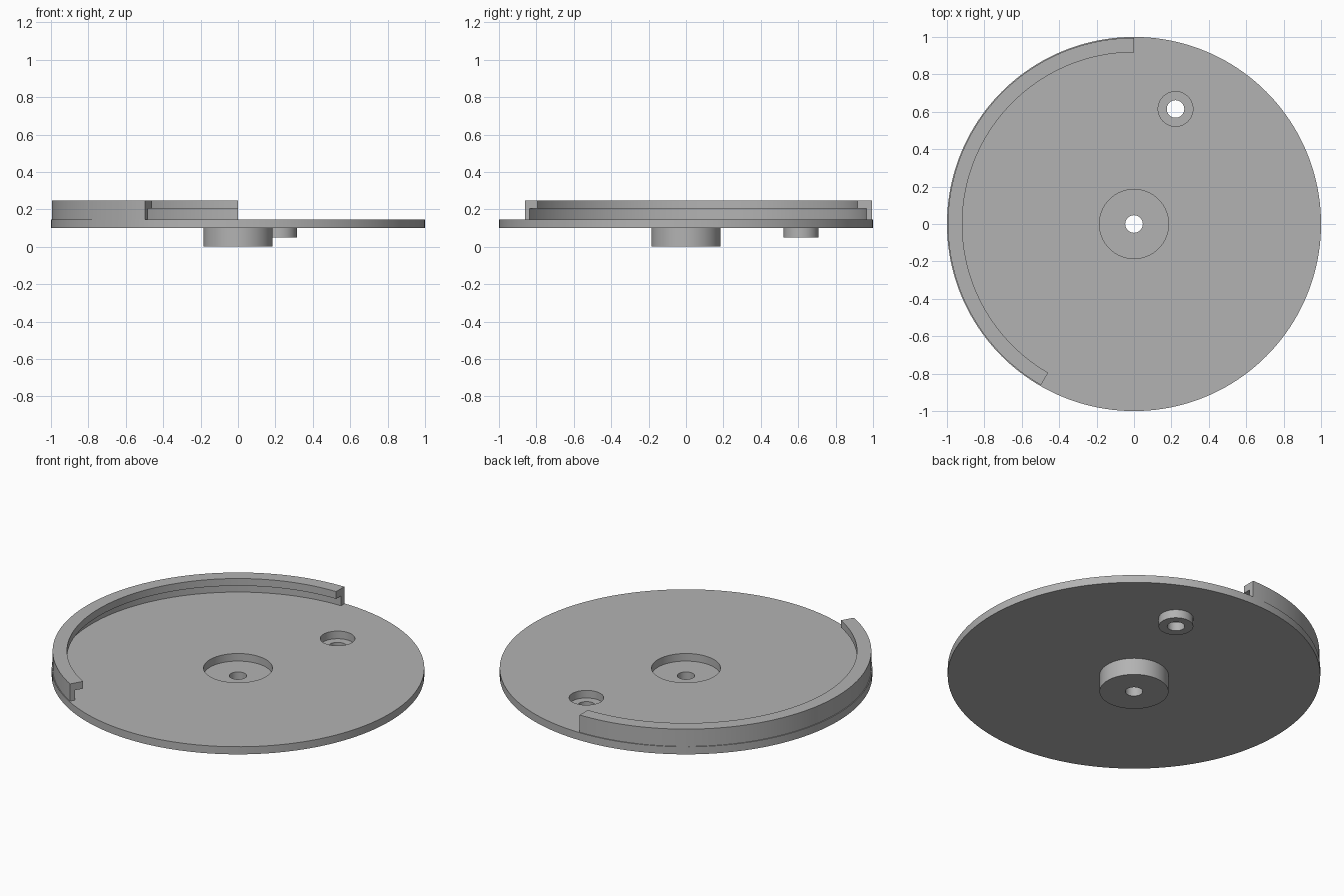
import bpy, bmesh
from math import cos, sin, pi, radians
from mathutils import Vector

if "Cube" in bpy.data.objects:
    bpy.data.objects.remove(bpy.data.objects["Cube"], do_unlink=True)

grey = bpy.data.materials.new("plain grey")
grey.use_nodes = True
colour = (0.45, 0.45, 0.45, 1)
grey.diffuse_color = colour
grey.node_tree.nodes["Principled BSDF"].inputs["Base Color"].default_value = colour


def finish(name, bm):
    """Weld, orient and shade a part, then add it to the scene."""
    bmesh.ops.remove_doubles(bm, verts=bm.verts, dist=0.0001)
    bmesh.ops.recalc_face_normals(bm, faces=bm.faces)
    mesh = bpy.data.meshes.new(name)
    bm.to_mesh(mesh)
    bm.free()
    mesh.materials.append(grey)
    obj = bpy.data.objects.new(name, mesh)
    bpy.context.collection.objects.link(obj)
    bpy.ops.object.select_all(action="DESELECT")
    obj.select_set(True)
    bpy.context.view_layer.objects.active = obj
    bpy.ops.object.shade_smooth_by_angle(angle=radians(30))
    return obj


def pierced_disc(name, circles, bottom, top):
    """Extrude a disc; the first circle (x, y, radius, sides) is the edge, the rest are holes."""
    bm = bmesh.new()
    for x, y, radius, sides in circles:
        loop = [bm.verts.new((x + radius * cos(2 * pi * i / sides),
                              y + radius * sin(2 * pi * i / sides), bottom))
                for i in range(sides)]
        for a, b in zip(loop, loop[1:] + loop[:1]):
            bm.edges.new((a, b))
    bmesh.ops.triangle_fill(bm, edges=bm.edges[:], use_beauty=True, normal=(0, 0, 1))
    sheet = bmesh.ops.extrude_face_region(bm, geom=bm.faces[:], use_keep_orig=True)
    raised = [g for g in sheet["geom"] if isinstance(g, bmesh.types.BMVert)]
    bmesh.ops.translate(bm, verts=raised, vec=(0, 0, top - bottom))
    return finish(name, bm)


def swept_arc(name, profile, start, sweep, steps):
    """Turn a closed (radius, z) profile about the z axis and cap its ends."""
    bm = bmesh.new()
    direction = Vector((cos(start), sin(start), 0))
    verts = [bm.verts.new(direction * r + Vector((0, 0, z))) for r, z in profile]
    cap = bm.faces.new(verts)
    end = bmesh.ops.spin(bm, geom=[cap], cent=(0, 0, 0), axis=(0, 0, 1),
                         angle=sweep, steps=steps, use_duplicate=False)
    if not cap.is_valid:
        bm.faces.new(verts)
    return finish(name, bm)


# Heights and shared radii
PLATE_BOTTOM, PLATE_TOP = 0.1, 0.145
HUB, BOSS, BORE = 0.185, 0.093, 0.047
bx, by = 0.222, 0.615

# Round plate with two openings
pierced_disc("plate", [(0, 0, 1, 160), (0, 0, HUB, 64), (bx, by, BOSS, 48)],
             PLATE_BOTTOM, PLATE_TOP)

# Bored hub and boss below the openings
pierced_disc("centre_hub", [(0, 0, HUB, 64), (0, 0, BORE, 32)], 0, PLATE_BOTTOM)
pierced_disc("side_boss", [(bx, by, BOSS, 48), (bx, by, BORE, 32)], 0.05, PLATE_BOTTOM)

# Partial rim with an inward lip
rim_profile = [(0.965, PLATE_TOP), (0.995, PLATE_TOP), (0.995, 0.247),
               (0.918, 0.247), (0.918, 0.204), (0.965, 0.204)]
swept_arc("lipped_rim", rim_profile, pi / 2, radians(150), 70)
